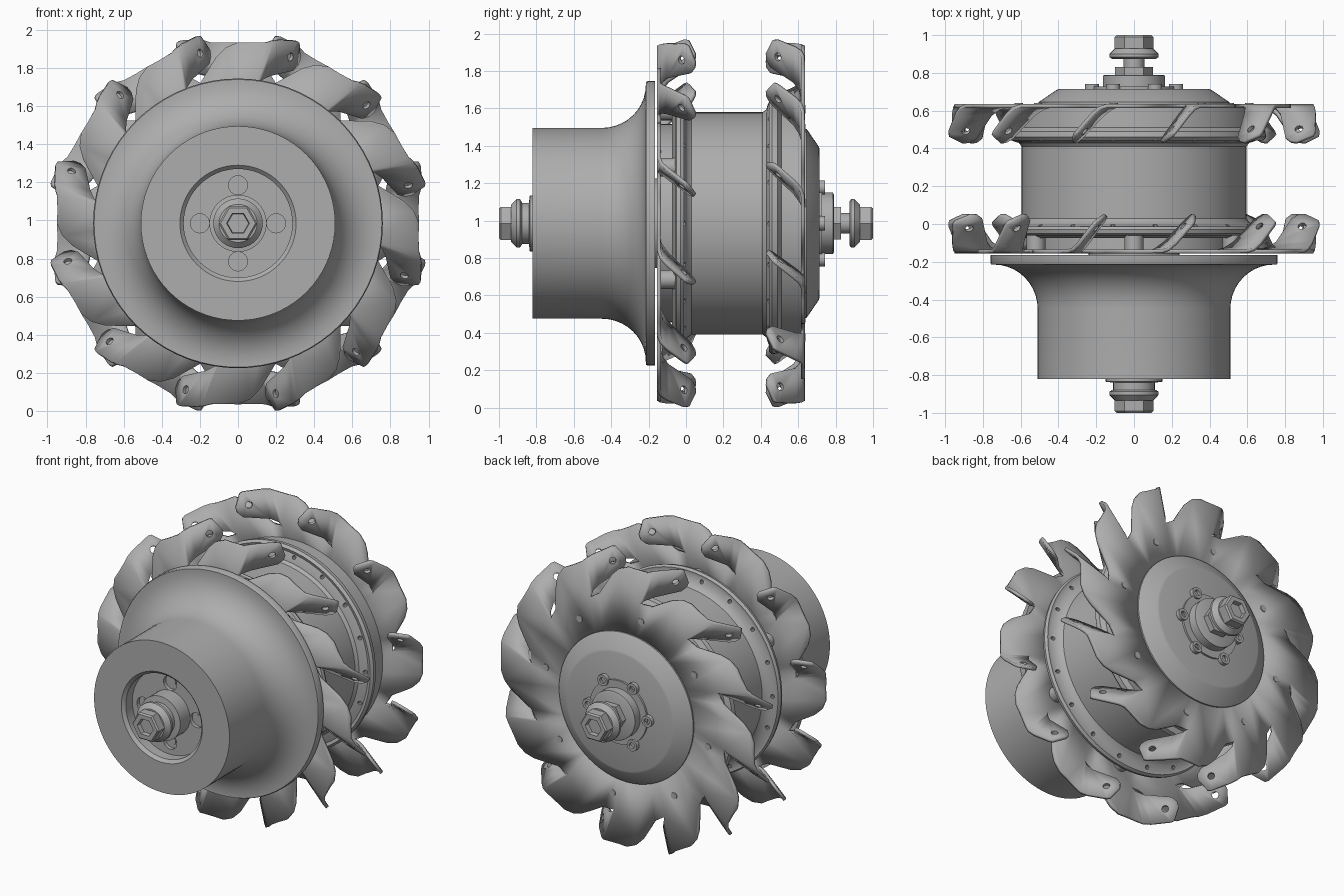
import bpy, bmesh
from math import sin, cos, pi, radians, tau
from mathutils import Vector, Matrix

cube = bpy.data.objects.get("Cube")
if cube:
    bpy.data.objects.remove(cube)

AXIS = 0.985   # height of the axle
STEP = tau / 12

metal = bpy.data.materials.new("grey_metal")
metal.use_nodes = True
GREY = (0.42, 0.42, 0.42, 1)
metal.diffuse_color = GREY
metal.node_tree.nodes["Principled BSDF"].inputs["Base Color"].default_value = GREY


def add_object(name, bm, smooth=True):
    mesh = bpy.data.meshes.new(name)
    bm.to_mesh(mesh)
    bm.free()
    mesh.materials.append(metal)
    obj = bpy.data.objects.new(name, mesh)
    bpy.context.collection.objects.link(obj)
    obj.location.z = AXIS
    if smooth:
        bpy.ops.object.select_all(action='DESELECT')
        obj.select_set(True)
        bpy.context.view_layer.objects.active = obj
        bpy.ops.object.shade_smooth_by_angle(angle=radians(32))
    return obj


def lathe(name, profile, sides=64):
    """Turn (radius, y) points around the axle."""
    bm = bmesh.new()
    verts = [bm.verts.new((r, y, 0)) for r, y in profile]
    edges = [bm.edges.new(pair) for pair in zip(verts, verts[1:])]
    bmesh.ops.spin(bm, geom=verts + edges, cent=(0, 0, 0), axis=(0, 1, 0),
                   angle=tau, steps=sides)
    bmesh.ops.remove_doubles(bm, verts=bm.verts, dist=0.0005)
    bmesh.ops.recalc_face_normals(bm, faces=bm.faces)
    return add_object(name, bm)


def add_rod(bm, centre, direction, radius, length, sides=16):
    turn = Vector((0, 0, 1)).rotation_difference(Vector(direction))
    bmesh.ops.create_cone(bm, cap_ends=True, segments=sides, radius1=radius,
                          radius2=radius, depth=length,
                          matrix=Matrix.Translation(centre) @ turn.to_matrix().to_4x4())


def rod_ring(bm, count, ring, y0, y1, radius, phase=0.0, sides=16):
    for i in range(count):
        a = phase + tau * i / count
        add_rod(bm, (ring * cos(a), (y0 + y1) / 2, ring * sin(a)), (0, 1, 0),
                radius, y1 - y0, sides)


def cut(obj, bm):
    tool = add_object(obj.name + "_cutter", bm, smooth=False)
    tool.matrix_world = obj.matrix_basis.copy()
    tool.hide_render = True
    tool.hide_set(True)
    mod = obj.modifiers.new("holes", 'BOOLEAN')
    mod.operation = 'DIFFERENCE'
    mod.solver = 'EXACT'
    mod.object = tool


# Flared front drum with a recessed face
flare = [(0.74 - 0.23 * cos(t * pi / 20), -0.45 + 0.235 * sin(t * pi / 20))
         for t in range(11)]
drum = lathe("front_drum", [(0, -0.73), (0.285, -0.73), (0.285, -0.8), (0.305, -0.82),
                            (0.51, -0.82)] + flare +
             [(0.755, -0.215), (0.76, -0.205), (0.76, -0.165), (0, -0.165)], 72)
holes = bmesh.new()
rod_ring(holes, 4, 0.2, -0.78, -0.705, 0.05, sides=24)
cut(drum, holes)
bm = bmesh.new()
rod_ring(bm, 4, 0.2, -0.71, -0.695, 0.028)
add_object("drum_screws", bm)

# Motor shell with a rim at each end
shell = lathe("motor_shell", [
    (0, -0.075), (0.6, -0.075), (0.63, -0.06), (0.67, -0.06), (0.69, -0.05),
    (0.695, -0.03), (0.685, -0.012), (0.665, -0.015), (0.63, 0.0), (0.61, 0.01),
    (0.595, 0.03), (0.595, 0.41), (0.61, 0.43), (0.63, 0.435), (0.665, 0.45),
    (0.685, 0.443), (0.7, 0.46), (0.695, 0.49), (0.665, 0.51), (0.66, 0.614),
    (0, 0.614)], 72)
holes = bmesh.new()
for y in (-0.01, 0.445):
    rod_ring(holes, 18, 0.647, y - 0.03, y + 0.03, 0.013, sides=10)
cut(shell, holes)
lathe("front_core", [(0, -0.17), (0.24, -0.17), (0.24, -0.15), (0.53, -0.14),
                     (0.53, -0.07), (0, -0.07)])

# Standoffs and bolts that hold the paddle plates
bm = bmesh.new()
rod_ring(bm, 6, 0.6, -0.14, -0.05, 0.05, radians(30))
add_object("plate_standoffs", bm)
bm = bmesh.new()
rod_ring(bm, 8, 0.62, 0.61, 0.64, 0.022, radians(10))
add_object("plate_bolts", bm)

# Bent paddle plates
TOOTH = [(33, 0.75), (27.4, 0.83), (24.5, 0.88), (21, 0.925), (17, 0.95), (13, 0.95)]
SLOPE = 1.18


def paddle_plate(name):
    bm = bmesh.new()
    holes = bmesh.new()
    for k in range(12):
        phi = radians(13) + STEP * k
        out = Vector((cos(phi), 0, sin(phi)))
        side = Vector((sin(phi), 0, -cos(phi)))

        def polar(deg, r):
            a = phi + radians(deg)
            return bm.verts.new((r * cos(a), 0, r * sin(a)))

        def local(t, r, depth=0.0):
            return bm.verts.new(side * t + out * r + Vector((0, depth, 0)))

        # Flat tooth with its share of the ring
        fold_in, fold_out = (9.5, 0.73), (8.3, 0.96)
        flat = [(9.5 + 7.5 * i, 0.47) for i in range(5)]
        flat += [(39.5, 0.73)] + TOOTH + [fold_out, fold_in]
        bm.faces.new([polar(*p) for p in flat])
        # Rounded fold and slanted paddle
        inner = [polar(*fold_in), local(-0.105, 0.755, 0.012), local(-0.07, 0.79, 0.045)]
        outer = [polar(*fold_out), local(-0.105, 0.97, 0.012), local(-0.07, 0.985, 0.045)]
        for i in range(2):
            bm.faces.new((inner[i], inner[i + 1], outer[i + 1], outer[i]))
        tip = [local(t, r, 0.045 + (t + 0.07) * SLOPE)
               for t, r in ((0.01, 1.005), (0.025, 1.0), (0.055, 0.92), (0.053, 0.885),
                            (0.035, 0.85))]
        bm.faces.new([inner[2], outer[2]] + tip)
        add_rod(holes, side * 0.0 + out * 0.915 + Vector((0, 0.045 + 0.07 * SLOPE, 0)),
                side * SLOPE - Vector((0, 1, 0)), 0.022, 0.08, 12)
    bmesh.ops.remove_doubles(bm, verts=bm.verts, dist=0.0005)
    bmesh.ops.recalc_face_normals(bm, faces=bm.faces)
    plate = add_object(name, bm)
    thick = plate.modifiers.new("thickness", 'SOLIDIFY')
    thick.thickness = 0.02
    thick.offset = 0
    return plate, holes


for name, y, turn in (("front_paddle_plate", -0.145, 0), ("rear_paddle_plate", 0.625, pi)):
    plate, holes = paddle_plate(name)
    plate.location.y = y
    plate.rotation_euler.z = turn
    cut(plate, holes)

# Rear cover and its mount
lathe("rear_cover", [(0, 0.6), (0.505, 0.6), (0.505, 0.645), (0.41, 0.71), (0.395, 0.715),
                     (0, 0.715)])
lathe("rear_mount", [(0, 0.71), (0.215, 0.71), (0.215, 0.728), (0.165, 0.728),
                     (0.165, 0.785), (0.155, 0.79), (0, 0.79)], 48)
bm = bmesh.new()
rod_ring(bm, 6, 0.222, 0.71, 0.742, 0.038)
bosses = add_object("mount_bosses", bm)
holes = bmesh.new()
rod_ring(holes, 6, 0.222, 0.722, 0.76, 0.02)
cut(bosses, holes)

# Axle, washers and nuts
lathe("axle", [(0, -0.97), (0.055, -0.97), (0.055, 0.97), (0, 0.97)], 32)
lathe("front_washer", [(0, -0.72), (0.15, -0.72), (0.15, -0.835), (0.11, -0.84),
                       (0.11, -0.885), (0, -0.885)], 40)
lathe("rear_lock_nut", [(0, 0.78), (0.1, 0.78), (0.1, 0.83), (0, 0.83)], 6)
for end, s, shift in (("front", -1, 0.0), ("rear", 1, -0.005)):
    lathe(end + "_nut_flange", [(r, s * (y + shift)) for r, y in (
        (0.05, 0.878), (0.115, 0.878), (0.13, 0.888), (0.13, 0.905), (0.12, 0.915),
        (0.1, 0.935), (0.05, 0.935))], 40)
    lathe(end + "_nut", [(r, s * y) for r, y in (
        (0.055, 0.91), (0.102, 0.91), (0.102, 0.99), (0.092, 1.0), (0.06, 1.0),
        (0.055, 0.965))], 6)
